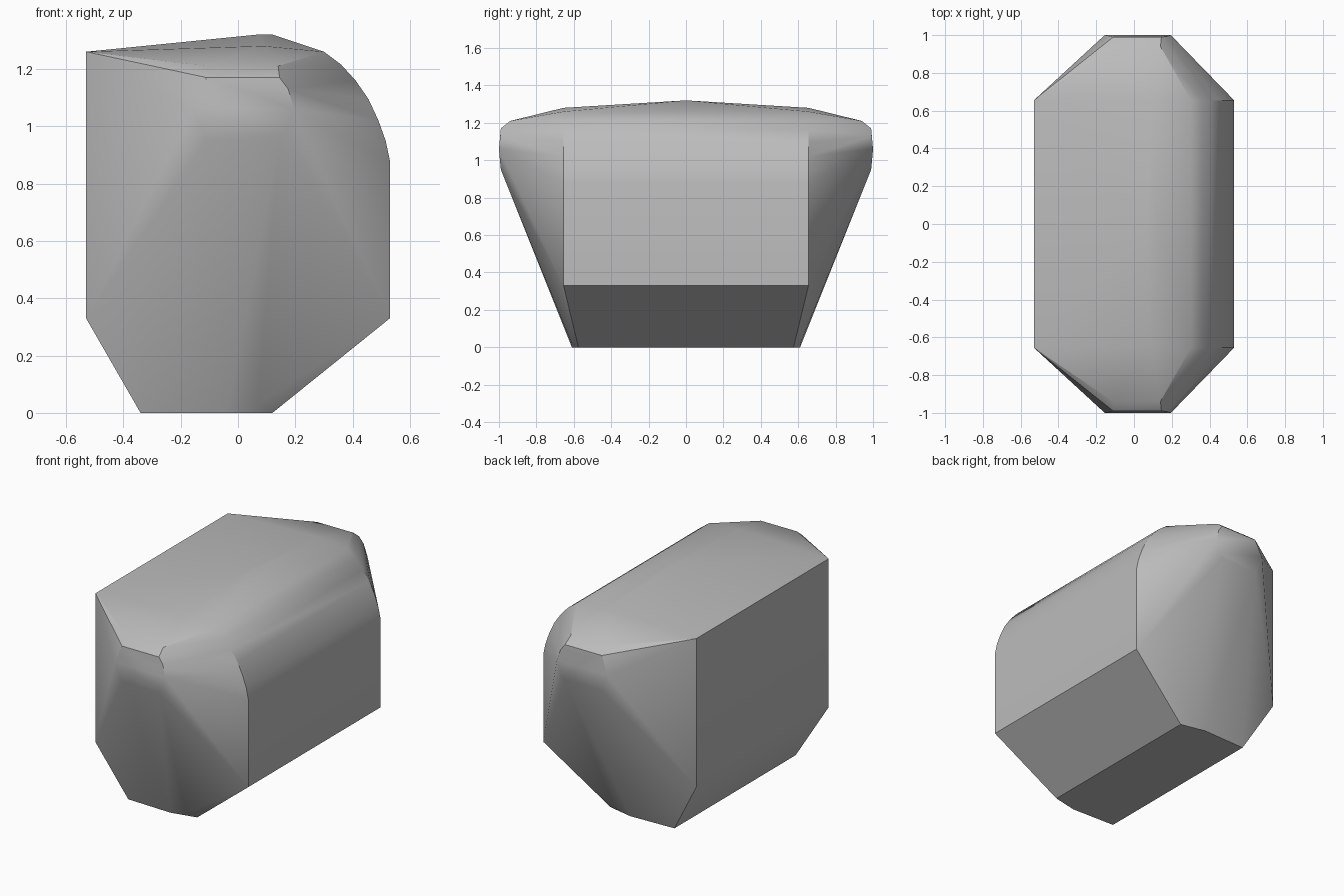
import bpy
import bmesh
from math import radians

if "Cube" in bpy.data.objects:
    bpy.data.objects.remove(bpy.data.objects["Cube"], do_unlink=True)

grey = bpy.data.materials.new("plain grey")
grey.use_nodes = True
colour = (0.5, 0.5, 0.5, 1)
grey.diffuse_color = colour
grey.node_tree.nodes["Principled BSDF"].inputs["Base Color"].default_value = colour

# Main section: flat on one side, rounded shoulder on the other (x, z)
section = [(-0.53, 0.33), (-0.53, 1.26), (0.09, 1.28), (0.3, 1.26),
           (0.36, 1.215), (0.41, 1.16), (0.455, 1.095), (0.49, 1.02),
           (0.515, 0.95), (0.53, 0.88), (0.53, 0.33)]
half = [(x, 0.655, z) for x, z in section]

# Small end cap, its rim and upper lip
half += [(-0.11, 0.99, 0.95), (0.145, 0.99, 0.95), (0.17, 0.993, 0.98),
         (-0.155, 1, 1.06), (0.195, 1, 1.06), (0.175, 0.993, 1.13),
         (-0.11, 0.99, 1.17), (0.145, 0.99, 1.17),
         (-0.11, 0.94, 1.21), (0.14, 0.94, 1.21)]

# Slightly bowed end of the underside
half += [(-0.34, 0.6, 0), (-0.04, 0.61, 0), (0.07, 0.615, 0.03), (0.12, 0.575, 0)]

# Mirror front to back and wrap the shell round the points and the roof peak
bm = bmesh.new()
for x, y, z in half:
    for side in (-1, 1):
        bm.verts.new((x, y * side, z))
for x in (0.07, 0.12):
    bm.verts.new((x, 0, 1.32))
hull = bmesh.ops.convex_hull(bm, input=bm.verts)
loose = [v for v in bm.verts if not v.link_faces]
bmesh.ops.delete(bm, geom=loose, context='VERTS')
bmesh.ops.recalc_face_normals(bm, faces=bm.faces)

mesh = bpy.data.meshes.new("shell")
bm.to_mesh(mesh)
bm.free()
mesh.materials.append(grey)
shell = bpy.data.objects.new("shell", mesh)
bpy.context.collection.objects.link(shell)

bpy.context.view_layer.objects.active = shell
shell.select_set(True)
bpy.ops.object.shade_smooth_by_angle(angle=radians(30))
